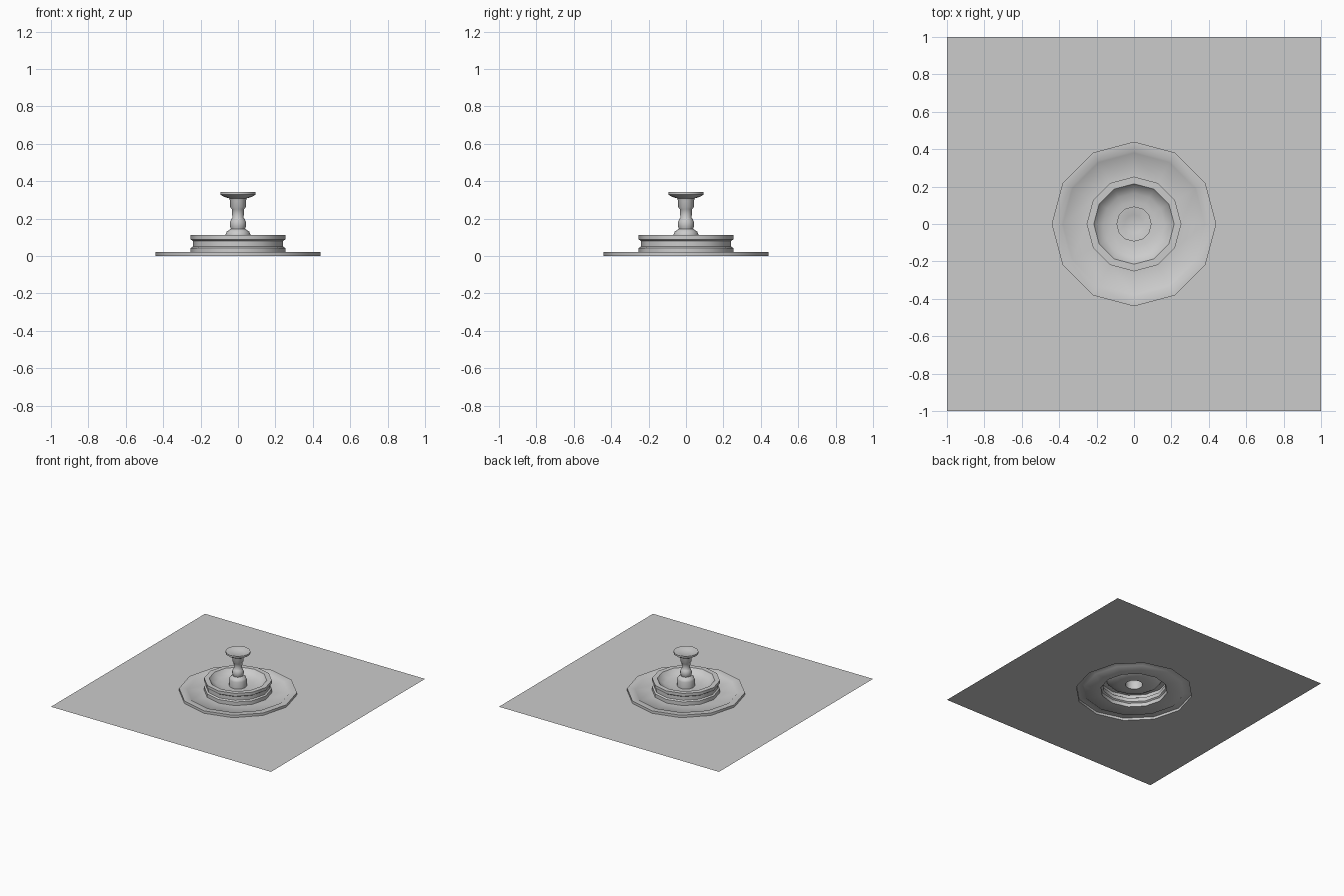
import bpy, bmesh
from math import cos, sin, tau, radians

cube = bpy.data.objects.get("Cube")
if cube:
    bpy.data.objects.remove(cube)

SIDES = 12

stone = bpy.data.materials.new("grey stone")
stone.use_nodes = True
grey = (0.6, 0.6, 0.6, 1)
stone.diffuse_color = grey
stone.node_tree.nodes["Principled BSDF"].inputs["Base Color"].default_value = grey


def finish(bm, name):
    mesh = bpy.data.meshes.new(name)
    bm.to_mesh(mesh)
    bm.free()
    mesh.materials.append(stone)
    obj = bpy.data.objects.new(name, mesh)
    bpy.context.collection.objects.link(obj)
    bpy.ops.object.select_all(action='DESELECT')
    obj.select_set(True)
    bpy.context.view_layer.objects.active = obj
    bpy.ops.object.shade_smooth_by_angle(angle=radians(40))
    return obj


def ring(bm, r, z):
    return [bm.verts.new((r * cos(tau * i / SIDES), r * sin(tau * i / SIDES), z))
            for i in range(SIDES)]


def lathe(name, profile):
    """Open shell turned around z; profile runs from the top centre outwards."""
    bm = bmesh.new()
    rings = [ring(bm, r, z) for r, z in profile if r > 0]
    if profile[0][0] == 0:
        tip = bm.verts.new((0, 0, profile[0][1]))
        for i in range(SIDES):
            bm.faces.new((tip, rings[0][i], rings[0][(i + 1) % SIDES]))
    for a, b in zip(rings, rings[1:]):
        for i in range(SIDES):
            j = (i + 1) % SIDES
            bm.faces.new((a[i], b[i], b[j], a[j]))
    return finish(bm, name)


# Spout: shallow dish on a turned stem
lathe("spout", [(0, 0.325), (0.05, 0.33), (0.088, 0.342), (0.094, 0.342),
                (0.094, 0.328), (0.075, 0.316), (0.047, 0.308), (0.042, 0.295),
                (0.042, 0.262), (0.033, 0.25), (0.03, 0.205), (0.036, 0.197),
                (0.043, 0.18), (0.043, 0.16), (0.038, 0.145), (0.06, 0.13),
                (0.066, 0.115), (0.066, 0.06)])

# Basin: hollow bowl, rounded rim and moulded outer wall
lathe("basin", [(0.066, 0.06), (0.12, 0.062), (0.165, 0.072), (0.198, 0.09),
                (0.215, 0.112), (0.253, 0.112), (0.253, 0.088), (0.241, 0.08),
                (0.241, 0.05), (0.253, 0.042), (0.253, 0.012)])

# Step: sunken walkway with a raised kerb
lathe("step", [(0.253, 0.012), (0.38, 0.012), (0.39, 0.02), (0.44, 0.02), (0.44, 0)])

# Ground: square sheet with an opening under the step
bm = bmesh.new()
inner = ring(bm, 0.44, 0)
outer = [bm.verts.new((x, y, 0)) for x, y in ((-1, -1), (1, -1), (1, 1), (-1, 1))]
for loop in (inner, outer):
    for i, v in enumerate(loop):
        bm.edges.new((v, loop[(i + 1) % len(loop)]))
bmesh.ops.triangle_fill(bm, use_beauty=True, edges=bm.edges[:], normal=(0, 0, 1))
finish(bm, "ground")
